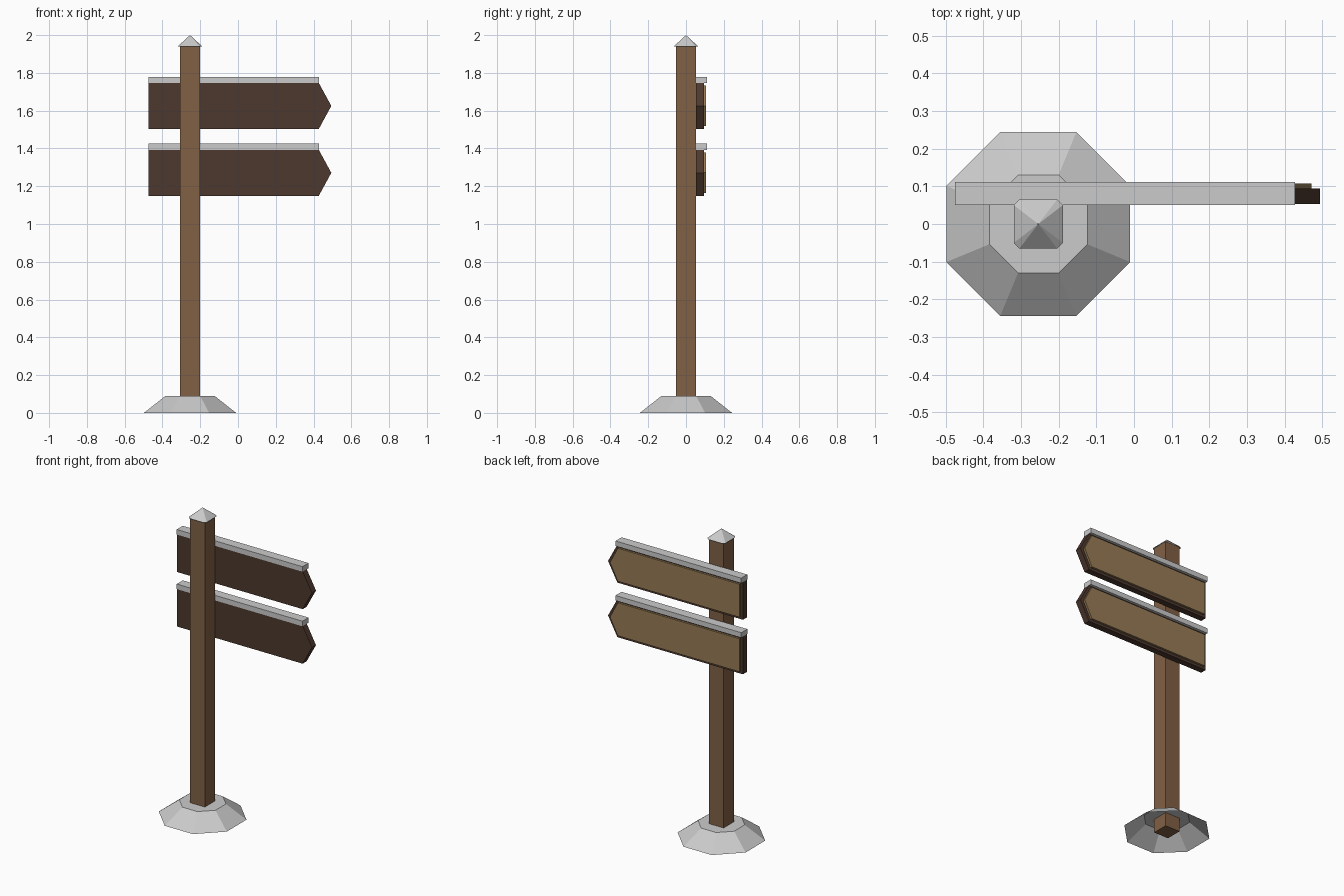
import bpy, math

if "Cube" in bpy.data.objects:
    bpy.data.objects.remove(bpy.data.objects["Cube"])

POST_X = -0.254


def material(name, rgb):
    mat = bpy.data.materials.new(name)
    mat.diffuse_color = (*rgb, 1)
    mat.use_nodes = True
    mat.node_tree.nodes["Principled BSDF"].inputs["Base Color"].default_value = mat.diffuse_color
    return mat


post_wood = material("post wood", (0.22, 0.12, 0.06))
dark_wood = material("dark wood", (0.075, 0.04, 0.027))
pale_wood = material("pale wood", (0.31, 0.20, 0.09))


def add_mesh(name, verts, faces, mat=None):
    mesh = bpy.data.meshes.new(name)
    mesh.from_pydata(verts, [], faces)
    obj = bpy.data.objects.new(name, mesh)
    bpy.context.collection.objects.link(obj)
    if mat:
        mesh.materials.append(mat)
    return obj


def box(name, x0, x1, y0, y1, z0, z1, mat=None):
    return prism(name, [(x0, z0), (x1, z0), (x1, z1), (x0, z1)], y0, y1, mat)


def prism(name, profile, y0, y1, mat=None):
    """Extrude a counter-clockwise (x, z) profile from y0 to y1."""
    n = len(profile)
    verts = [(x, y, z) for y in (y0, y1) for x, z in profile]
    faces = [tuple(range(n)), tuple(reversed(range(n, 2 * n)))]
    faces += [(i, n + i, n + (i + 1) % n, (i + 1) % n) for i in range(n)]
    return add_mesh(name, verts, faces, mat)


def arrow(x0, shoulder, tip, z0, z1):
    return [(x0, z0), (shoulder, z0), (tip, (z0 + z1) / 2), (shoulder, z1), (x0, z1)]


def octagon(half, flat, z):
    """Square of given half width with cut corners; flat = half length of its sides."""
    pts = [(half, -flat), (half, flat), (flat, half), (-flat, half),
           (-half, flat), (-half, -flat), (-flat, -half), (flat, -half)]
    return [(POST_X + x, y, z) for x, y in pts]


# Post
box("post", POST_X - 0.053, POST_X + 0.053, -0.053, 0.053, 0, 1.945, post_wood)

# Eight-sided base mound, open underneath
t = math.tan(math.pi / 8)
base = octagon(0.244, 0.244 * t, 0) + octagon(0.13, 0.13 * t, 0.09)
sides = [(i, (i + 1) % 8, 8 + (i + 1) % 8, 8 + i) for i in range(8)]
add_mesh("base_mound", base, sides + [tuple(range(8, 16))])

# Pointed cap on the post, open underneath
add_mesh("post_cap", octagon(0.065, 0.05, 1.94) + [(POST_X, 0, 2.0)],
         [(i, (i + 1) % 8, 8) for i in range(8)])

# Two arrow signs: dark board, raised pale panel, capping strip
for label, z in (("lower", 1.148), ("upper", 1.502)):
    prism(label + "_board", arrow(-0.475, 0.427, 0.494, z, z + 0.246),
          0.053, 0.094, dark_wood)
    prism(label + "_panel", arrow(-0.458, 0.415, 0.471, z + 0.017, z + 0.231),
          0.09, 0.107, pale_wood)
    box(label + "_top_strip", -0.475, 0.428, 0.05, 0.112, z + 0.244, z + 0.277)
